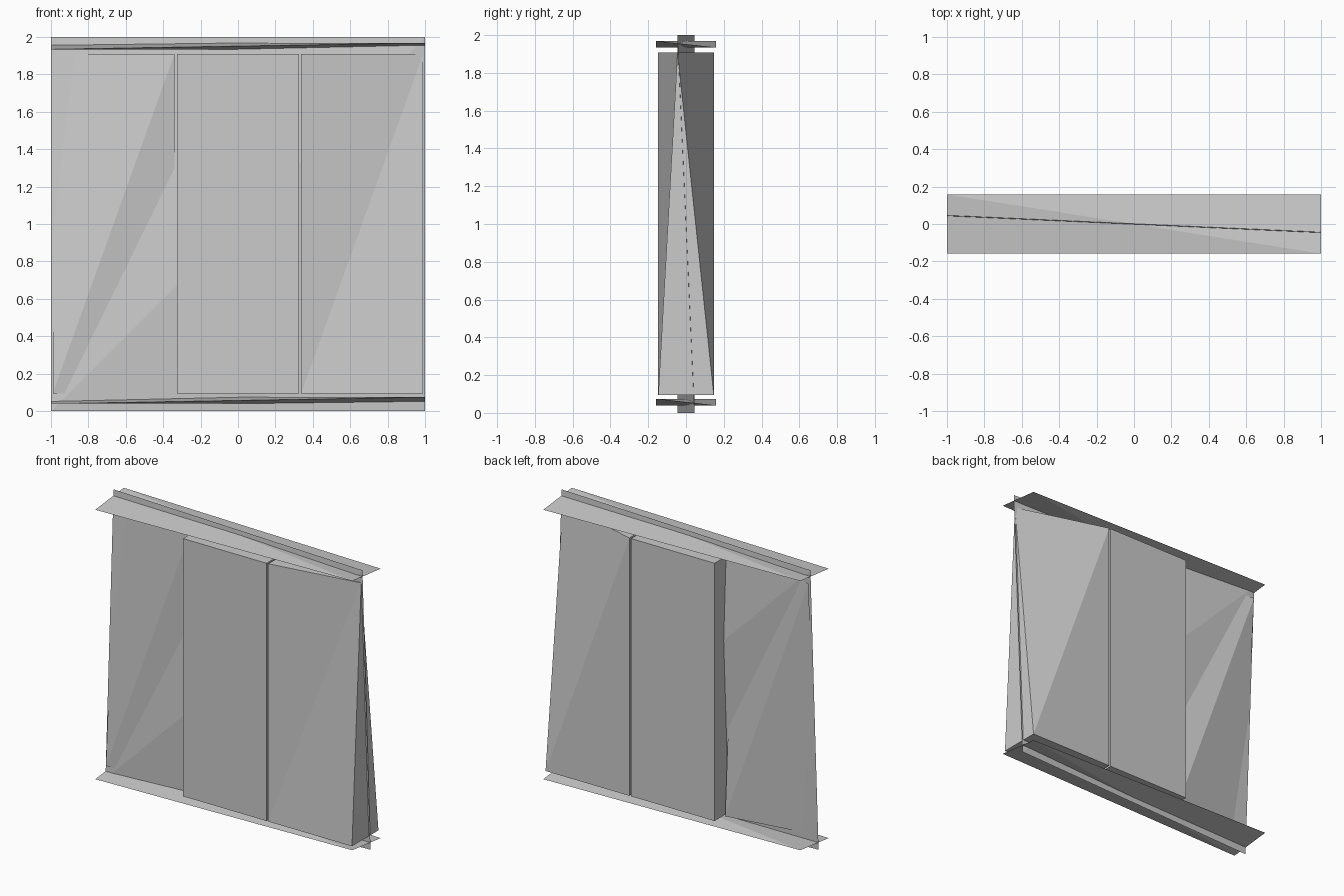
import bpy

cube = bpy.data.objects.get("Cube")
if cube:
    bpy.data.objects.remove(cube, do_unlink=True)

# One plain grey for everything
GREY = (0.6, 0.6, 0.6, 1)
mat = bpy.data.materials.new("plain grey")
mat.use_nodes = True
mat.diffuse_color = GREY
mat.node_tree.nodes["Principled BSDF"].inputs["Base Color"].default_value = GREY


def make(name, verts, faces):
    mesh = bpy.data.meshes.new(name)
    mesh.from_pydata(verts, [], faces)
    mesh.materials.append(mat)
    obj = bpy.data.objects.new(name, mesh)
    bpy.context.collection.objects.link(obj)
    return obj


def twisted_sheet(name, x0, x1, z0, z1, y0, y1):
    """Upright twisted sheet: each end leans the opposite way."""
    verts = [(x0, -y0, z0), (x1, y1, z0), (x1, -y1, z1), (x0, y0, z1)]
    return make(name, verts, [(0, 1, 2), (0, 2, 3), (0, 3, 1), (1, 3, 2)])


def twisted_rail(name, low, high, half_depth=0.158):
    """Flat rail along x, twisted so opposite corners share a height."""
    d = half_depth
    verts = [(-1, -d, low), (1, -d, high), (1, d, low), (-1, d, high)]
    return make(name, verts, [(0, 1, 3), (1, 2, 3), (0, 2, 1), (0, 3, 2)])


LOW, HIGH, DEPTH = 0.095, 1.908, 0.147

# Central sheet and the rails crossing it
twisted_sheet("central_sheet", -1, 1, 0, 2, 0.045, 0.045)
twisted_rail("bottom_rail", 0.039, 0.074)
twisted_rail("top_rail", 1.934, 1.968)

# Thin twisted panel beside the middle one
twisted_sheet("thin_panel", -0.99, -0.34, LOW, HIGH, 0.054, 0.05)

# Middle box panel
bpy.ops.mesh.primitive_cube_add(size=1, location=(0, 0, (LOW + HIGH) / 2))
middle = bpy.context.object
middle.name = "middle_panel"
middle.scale = (0.65, 2 * DEPTH, HIGH - LOW)
bpy.ops.object.transform_apply(location=False, rotation=False, scale=True)
middle.data.materials.append(mat)

# Tapered panel: full box at the inner end, pinched at the outer top
inner, outer = 0.338, 0.99
verts = [(x, y, z) for x, z in ((inner, LOW), (inner, HIGH), (outer, LOW))
         for y in (-DEPTH, DEPTH)] + [(outer, -0.045, HIGH)]
make("tapered_panel", verts, [
    (0, 2, 3, 1), (0, 1, 5, 4),      # inner side, underside
    (0, 6, 2), (0, 4, 6),            # front
    (1, 3, 5), (3, 6, 5),            # back
    (2, 6, 3), (4, 5, 6),            # top, outer side
])

for obj in bpy.context.collection.objects:
    if obj.type == 'MESH' and mat.name in obj.data.materials:
        for poly in obj.data.polygons:
            poly.use_smooth = False
